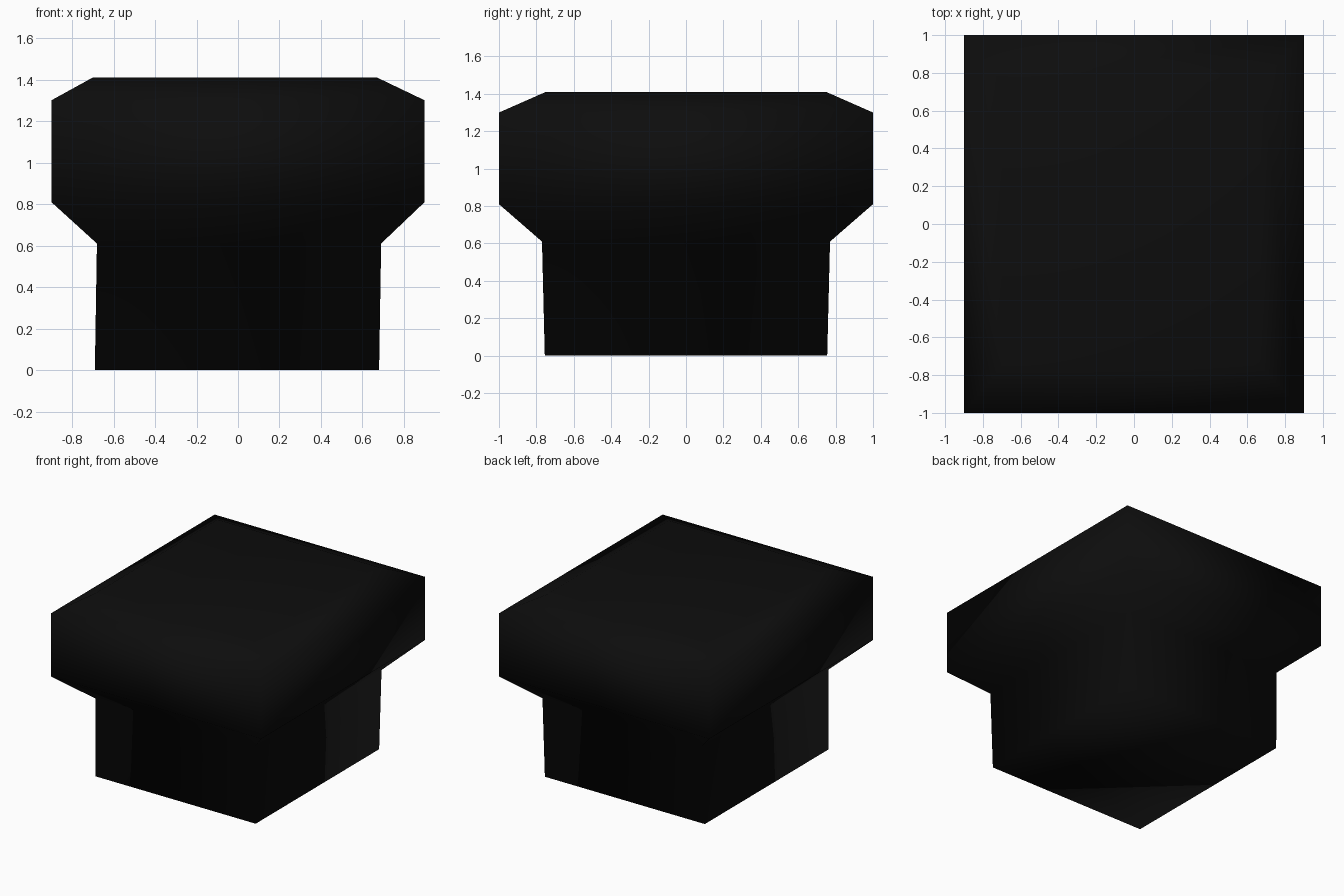
import bpy, bmesh

if "Cube" in bpy.data.objects:
    bpy.data.objects.remove(bpy.data.objects["Cube"])

# Horizontal sections from bottom to top: x min, x max, half depth in y, z
SECTIONS = [
    (-0.69, 0.68, 0.755, 0.0),
    (-0.68, 0.69, 0.77, 0.61),
    (-0.90, 0.90, 1.00, 0.81),
    (-0.90, 0.90, 1.00, 1.30),
    (-0.70, 0.67, 0.75, 1.41),
]

bm = bmesh.new()
rings = [[bm.verts.new(p) for p in ((x0, -y, z), (x1, -y, z), (x1, y, z), (x0, y, z))]
         for x0, x1, y, z in SECTIONS]

# Side walls between sections, then the end caps
for low, high in zip(rings, rings[1:]):
    for i in range(4):
        j = (i + 1) % 4
        bm.faces.new((low[i], low[j], high[j], high[i]))
bm.faces.new(rings[0][::-1])
bm.faces.new(rings[-1])
bmesh.ops.recalc_face_normals(bm, faces=bm.faces)
for f in bm.faces:
    f.smooth = True

# Flared block with a narrower base
mesh = bpy.data.meshes.new("flared_block")
bm.to_mesh(mesh)
bm.free()
block = bpy.data.objects.new("flared_block", mesh)
bpy.context.collection.objects.link(block)

# Black finish
black = bpy.data.materials.new("black")
black.diffuse_color = (0.004, 0.004, 0.004, 1)
black.use_nodes = True
black.node_tree.nodes["Principled BSDF"].inputs["Base Color"].default_value = black.diffuse_color
mesh.materials.append(black)
